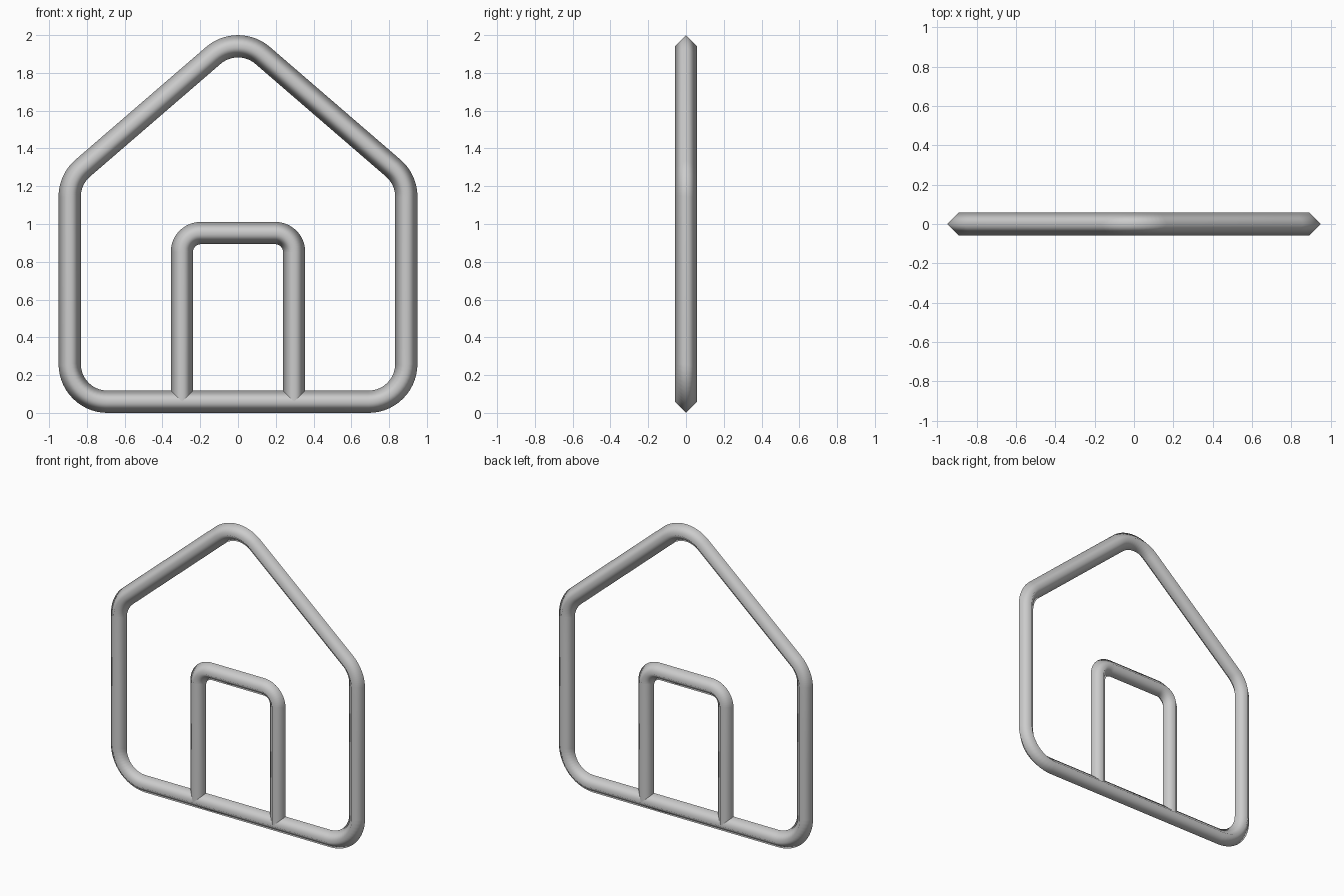
import bpy
import bmesh
import math
from mathutils import Vector

if "Cube" in bpy.data.objects:
    bpy.data.objects.remove(bpy.data.objects["Cube"])

R = 0.059  # half width of the diamond-section tube

grey = bpy.data.materials.new("light grey")
grey.diffuse_color = (0.6, 0.6, 0.6, 1)
grey.use_nodes = True
grey.node_tree.nodes["Principled BSDF"].inputs["Base Color"].default_value = grey.diffuse_color


def fillet(a, b, c, radius, steps=14):
    """Points of a round corner at b, between the lines to a and c."""
    u, v = (a - b).normalized(), (c - b).normalized()
    half = u.angle(v) / 2
    centre = b + (u + v).normalized() * (radius / math.sin(half))
    p = b + u * (radius / math.tan(half)) - centre
    q = b + v * (radius / math.tan(half)) - centre
    total = p.angle(q)
    return [centre + (p * math.sin((1 - i / steps) * total)
                      + q * math.sin(i / steps * total)) / math.sin(total)
            for i in range(steps + 1)]


def tube(name, corners, radius, closed):
    """Sweep a diamond section along a rounded path in the xz plane."""
    pts = [Vector((x, 0, z)) for x, z in corners]
    n = len(pts)
    path = []
    for i, p in enumerate(pts):
        if not closed and i in (0, n - 1):
            path.append(p)
        else:
            path += fillet(pts[i - 1], p, pts[(i + 1) % n], radius)

    bm = bmesh.new()
    rings = []
    m = len(path)
    depth = Vector((0, 1, 0))
    for i, p in enumerate(path):
        before = path[i - 1] if closed or i > 0 else p
        after = path[(i + 1) % m] if closed or i < m - 1 else p
        d1, d2 = (p - before).normalized(), (after - p).normalized()
        side = (d1 + d2).normalized().cross(depth)
        rings.append([bm.verts.new(p + o * R) for o in (side, depth, -side, -depth)])
    for i in range(m if closed else m - 1):
        a, b = rings[i], rings[(i + 1) % m]
        for k in range(4):
            j = (k + 1) % 4
            bm.faces.new((a[k], a[j], b[j], b[k])).smooth = True
    if not closed:
        bm.faces.new(rings[0])
        bm.faces.new(rings[-1])
    bmesh.ops.recalc_face_normals(bm, faces=bm.faces)
    mesh = bpy.data.meshes.new(name)
    bm.to_mesh(mesh)
    bm.free()
    mesh.materials.append(grey)
    obj = bpy.data.objects.new(name, mesh)
    bpy.context.collection.objects.link(obj)
    return obj


# House outline: floor, walls and pitched roof
tube("house_outline",
     [(-0.891, R), (0.891, R), (0.891, 1.236), (0, 2.005), (-0.891, 1.236)],
     0.2, True)

# Door frame standing on the floor bar
tube("door_frame",
     [(-0.297, 0.06), (-0.297, 0.952), (0.297, 0.952), (0.297, 0.06)],
     0.1, False)
